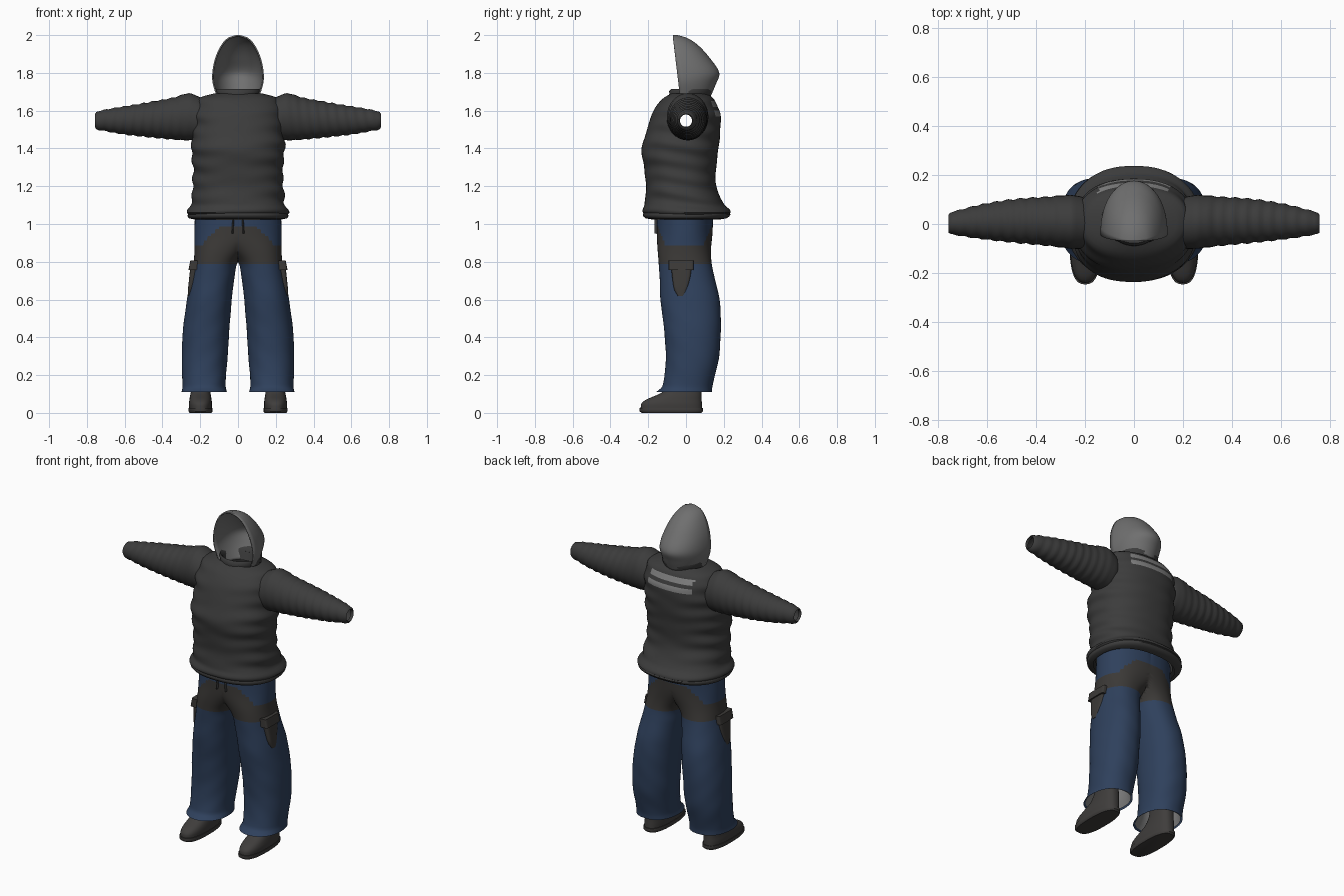
import bpy, bmesh, math
from math import sin, cos, pi
from mathutils import Vector

cube = bpy.data.objects.get("Cube")
if cube:
    bpy.data.objects.remove(cube, do_unlink=True)


def material(name, rgb):
    m = bpy.data.materials.new(name)
    m.use_nodes = True
    m.diffuse_color = (*rgb, 1)
    m.node_tree.nodes["Principled BSDF"].inputs["Base Color"].default_value = (*rgb, 1)
    return m


CHARCOAL = material("charcoal knit", (0.045, 0.045, 0.045))
HOOD = material("hood grey", (0.16, 0.16, 0.16))
STRIPE = material("light grey", (0.22, 0.22, 0.22))
BLUE = material("navy cloth", (0.028, 0.052, 0.108))
PANEL = material("dark panel", (0.044, 0.041, 0.038))
SHOE = material("shoe grey", (0.05, 0.047, 0.045))


def spread(keys, step):
    """Smoothly resample rows of section limits along their first value."""
    rows = []
    for i in range(len(keys) - 1):
        p = [Vector(keys[min(max(j, 0), len(keys) - 1)]) for j in (i - 1, i, i + 1, i + 2)]
        count = max(1, round(abs(p[2][0] - p[1][0]) / step))
        for k in range(count):
            t = k / count
            # non-uniform tangents avoid overshoot between uneven rows
            d = p[2][0] - p[1][0]
            m1 = (p[2] - p[0]) * (d / ((p[2][0] - p[0][0]) or 1))
            m2 = (p[3] - p[1]) * (d / ((p[3][0] - p[1][0]) or 1))
            a, b = 2 * t**3 - 3 * t**2 + 1, t**3 - 2 * t**2 + t
            row = p[1] * a + m1 * b + p[2] * (1 - a) + m2 * (t**3 - t**2)
            row[0] = p[1][0] + d * t
            rows.append(row)
    rows.append(Vector(keys[-1]))
    return rows


def power(v, e):
    return math.copysign(abs(v) ** e, v)


def finish(name, bm, mats, rule=None, mirror=False, angle=50):
    bmesh.ops.recalc_face_normals(bm, faces=bm.faces)
    for f in bm.faces:
        f.material_index = rule(f.calc_center_median()) if rule else 0
    me = bpy.data.meshes.new(name)
    bm.to_mesh(me)
    bm.free()
    for m in mats:
        me.materials.append(m)
    ob = bpy.data.objects.new(name, me)
    bpy.context.collection.objects.link(ob)
    bpy.ops.object.select_all(action='DESELECT')
    ob.select_set(True)
    bpy.context.view_layer.objects.active = ob
    bpy.ops.object.shade_smooth_by_angle(angle=math.radians(angle))
    if mirror:
        ob.modifiers.new("Mirror", 'MIRROR')
    return ob


def loft(name, keys, mats, step=0.02, segs=40, square=2.2, along_x=False,
         ripple=None, caps=False, clamp=False, cut=None, rule=None, mirror=False, angle=50):
    """Skin oval sections; each row is (position, min a, max a, min b, max b)."""
    bm = bmesh.new()
    rings = []
    for t, a0, a1, b0, b1 in spread(keys, step):
        ring = []
        for k in range(segs):
            u = 2 * pi * k / segs
            s = 1 + (ripple(t, u) if ripple else 0)
            a = (a0 + a1) / 2 + (a1 - a0) / 2 * s * power(cos(u), 2 / square)
            b = (b0 + b1) / 2 + (b1 - b0) / 2 * s * power(sin(u), 2 / square)
            if clamp:
                a = max(a, 0)
            ring.append(bm.verts.new((t, a, b) if along_x else (a, b, t)))
        rings.append(ring)
    for lo, hi in zip(rings, rings[1:]):
        for k in range(segs):
            n = (k + 1) % segs
            bm.faces.new((lo[k], lo[n], hi[n], hi[k]))
    if caps:
        bm.faces.new(rings[0])
        bm.faces.new(rings[-1])
    if clamp:
        flat = [f for f in bm.faces if all(v.co.x < 1e-5 for v in f.verts)]
        bmesh.ops.delete(bm, geom=flat, context='FACES')
    if cut:
        gone = [f for f in bm.faces if cut(f.calc_center_median())]
        bmesh.ops.delete(bm, geom=gone, context='FACES')
    return finish(name, bm, mats, rule, mirror, angle)


# Sweater body, open under the sleeves, with two stripes across the upper back
def back_stripe(c):
    on = c.y > 0.03 and abs(c.x) < 0.145
    return int(on and (1.622 < c.z < 1.652 or 1.567 < c.z < 1.597))


loft("sweater_body", [
    (1.045, -.23, .23, -.17, .17), (1.05, -.262, .262, -.215, .22),
    (1.07, -.265, .265, -.232, .235), (1.10, -.25, .25, -.22, .205),
    (1.2, -.24, .24, -.212, .16), (1.3, -.238, .238, -.222, .16),
    (1.4, -.247, .247, -.235, .172), (1.5, -.24, .24, -.205, .182),
    (1.58, -.24, .24, -.182, .182), (1.64, -.225, .225, -.145, .16),
    (1.67, -.20, .20, -.115, .14), (1.69, -.13, .13, -.08, .11)],
    [CHARCOAL, STRIPE], step=0.01, segs=72, square=2.3,
    ripple=lambda t, u: 0.02 * sin(72 * t + 1.5 * sin(2 * u)) * abs(cos(u)) + 0.006 * sin(50 * t + 3 * u),
    cut=lambda c: abs(c.x) > 0.14 and math.hypot(c.y - 0.005, c.z - 1.55) < 0.085,
    rule=back_stripe)

loft("sweater_hem", [
    (1.025, -.235, .235, -.185, .185), (1.03, -.26, .26, -.215, .215),
    (1.05, -.266, .266, -.228, .235), (1.065, -.258, .258, -.22, .225)],
    [CHARCOAL], step=0.008, segs=64, square=2.3)

# Hollow sleeves, folded in at the cuffs
loft("sleeves", [
    (.17, -.085, .09, 1.46, 1.655), (.21, -.10, .11, 1.445, 1.675), (.26, -.10, .118, 1.443, 1.692),
    (.34, -.09, .112, 1.447, 1.67), (.5, -.075, .10, 1.462, 1.64),
    (.63, -.06, .078, 1.478, 1.618), (.72, -.046, .055, 1.495, 1.602),
    (.75, -.04, .046, 1.5, 1.592), (.757, -.034, .036, 1.512, 1.582),
    (.74, -.033, .033, 1.515, 1.58)],
    [CHARCOAL], step=0.012, segs=32, square=2, along_x=True, mirror=True,
    ripple=lambda t, u: 0.035 * sin(125 * t + 1.5 * sin(u)) * min(1, max(0, (t - .2) * 4)))

# Collar
loft("collar", [
    (1.61, -.135, .135, -.125, .135), (1.65, -.115, .115, -.10, .13),
    (1.69, -.115, .115, -.088, .135), (1.715, -.118, .118, -.078, .14),
    (1.70, -.105, .105, -.065, .125), (1.64, -.09, .09, -.05, .10)],
    [CHARCOAL], step=0.012, segs=40, square=2)

# Hood: stacked arcs open to the front
bm = bmesh.new()
arcs = []
for z, w, back in [tuple(r) for r in spread([
        (2.0, .012, -.045), (1.988, .05, .0), (1.95, .087, .06), (1.88, .12, .125),
        (1.80, .136, .176), (1.74, .133, .158), (1.64, .10, .115)], 0.012)]:
    front = -0.035 - 0.035 * max(0, (z - 1.7) / 0.3)
    arcs.append([bm.verts.new((w * cos(pi * k / 28),
                               front + (back - front) * sin(pi * k / 28) ** 0.9, z))
                 for k in range(29)])
bm.faces.new(arcs[0])
for up, low in zip(arcs, arcs[1:]):
    for k in range(28):
        bm.faces.new((up[k], up[k + 1], low[k + 1], low[k]))
hood = finish("hood", bm, [HOOD])
rim = hood.modifiers.new("Thickness", 'SOLIDIFY')
rim.thickness = 0.008


# Trousers: one side with a dark panel round the hips, mirrored
def trouser_colour(c):
    if c.z > 1.018 and c.x < 0.11 and c.y < 0:
        return 2
    top = 0.89 + 0.1 * min(1, max(0, (0.19 - abs(c.x)) / 0.09))
    return int(0.785 < c.z < top)


legs = [
    (.11, .06, .30, -.158, .138), (.14, .066, .294, -.125, .14), (.3, .055, .298, -.107, .175),
    (.45, .045, .29, -.117, .184), (.6, .033, .27, -.135, .178), (.72, .018, .248, -.14, .15),
    (.8, .0, .235, -.145, .135), (.86, -.06, .23, -.15, .132), (.95, -.2, .23, -.155, .14),
    (1.07, -.228, .228, -.155, .145)]
loft("trousers", legs, [BLUE, PANEL, STRIPE], step=0.012, segs=64, clamp=True, mirror=True,
     rule=trouser_colour,
     ripple=lambda t, u: 0.012 * sin(38 * t + 2 * u) * sin(3 * u + 9 * t) * max(0, 1 - t))
loft("cuff_lining", [
    (.115, .068, .292, -.145, .128), (.16, .08, .28, -.105, .125), (.24, .09, .27, -.08, .11)],
    [STRIPE], mirror=True)

# Cargo pockets and flaps
loft("cargo_pockets", [
    (.62, .2, .266, -.045, -.01), (.65, .2, .265, -.062, .005), (.71, .2, .259, -.072, .022),
    (.79, .2, .25, -.08, .032)], [PANEL], square=5, caps=True, mirror=True, angle=35)
loft("pocket_flaps", [(.757, .2, .262, -.092, .04), (.808, .2, .252, -.092, .04)],
     [PANEL], square=8, caps=True, mirror=True, angle=35)

# Drawstrings at the waist and a knot at the neck
loft("waist_cords", [(.95, .025, .034, -.166, -.15), (1.03, .02, .029, -.166, -.15)],
     [CHARCOAL], segs=8, caps=True, mirror=True)
loft("neck_knot", [(0, -.135, -.115, 1.618, 1.632), (.03, -.142, -.115, 1.605, 1.622)],
     [CHARCOAL], segs=8, along_x=True, caps=True, mirror=True)

# Shoes
loft("shoe_soles", [
    (0, .14, .256, -.235, .082), (.008, .135, .262, -.245, .09), (.026, .136, .262, -.246, .09)],
    [SHOE], step=0.01, square=2.6, caps=True, mirror=True, angle=40)
loft("shoe_uppers", [
    (.024, .139, .259, -.24, .085), (.05, .138, .26, -.236, .084), (.07, .14, .257, -.212, .083),
    (.09, .143, .254, -.165, .083), (.11, .146, .25, -.125, .082), (.15, .15, .246, -.09, .08),
    (.22, .152, .244, -.07, .075)],
    [SHOE], step=0.01, square=2.5, caps=True, mirror=True, angle=40)
